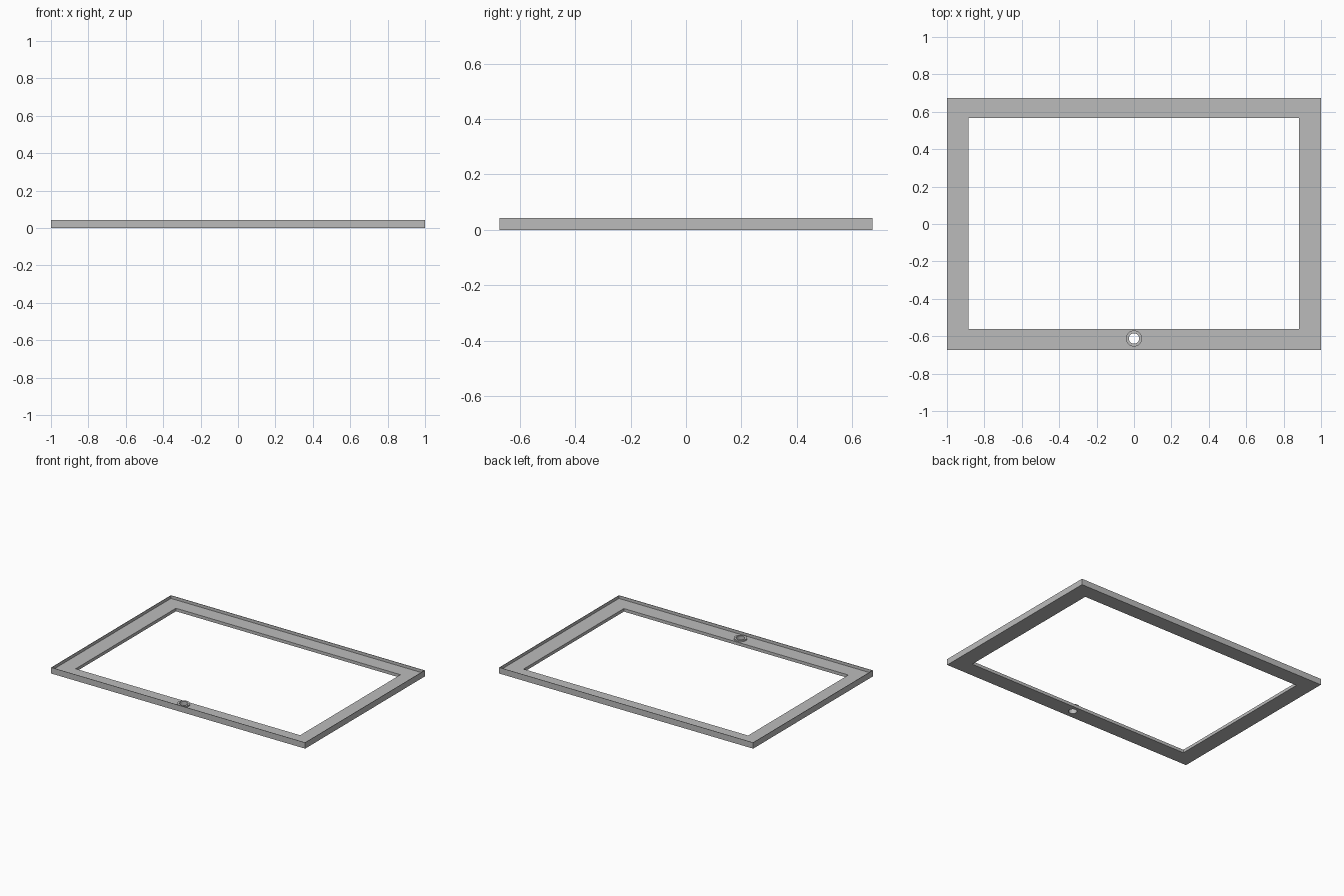
import bpy
import bmesh
import math

if "Cube" in bpy.data.objects:
    bpy.data.objects.remove(bpy.data.objects["Cube"], do_unlink=True)

GREY = (0.5, 0.5, 0.5, 1.0)
grey = bpy.data.materials.new("plain grey")
grey.use_nodes = True
grey.diffuse_color = GREY
grey.node_tree.nodes["Principled BSDF"].inputs["Base Color"].default_value = GREY

HALF_X, HALF_Y = 1.0, 0.673
FLOOR, RIM_TOP, RIM = 0.022, 0.043, 0.003
BUTTON_Y, BUTTON_R, HOLE_R = -0.612, 0.043, 0.028


def rectangle(x0, x1, y0, y1):
    return [(x0, y0), (x1, y0), (x1, y1), (x0, y1)]


def circle(radius, y, sides=32):
    return [(radius * math.cos(i * math.tau / sides), y + radius * math.sin(i * math.tau / sides))
            for i in range(sides)]


def plate(name, loops, z0, z1):
    """Extrude a flat shape whose first loop is the outline and the rest are holes."""
    bm = bmesh.new()
    edges = []
    for loop in loops:
        verts = [bm.verts.new((x, y, z0)) for x, y in loop]
        edges += [bm.edges.new((a, b)) for a, b in zip(verts, verts[1:] + verts[:1])]
    bmesh.ops.triangle_fill(bm, edges=edges, use_beauty=True)
    raised = bmesh.ops.extrude_face_region(bm, geom=bm.faces[:], use_keep_orig=True)
    for v in raised["geom"]:
        if isinstance(v, bmesh.types.BMVert):
            v.co.z = z1
    bmesh.ops.recalc_face_normals(bm, faces=bm.faces[:])
    bmesh.ops.dissolve_limit(bm, angle_limit=0.01, verts=bm.verts[:], edges=bm.edges[:])
    mesh = bpy.data.meshes.new(name)
    bm.to_mesh(mesh)
    bm.free()
    mesh.materials.append(grey)
    obj = bpy.data.objects.new(name, mesh)
    bpy.context.collection.objects.link(obj)
    return obj


outline = rectangle(-HALF_X, HALF_X, -HALF_Y, HALF_Y)
rim_inside = rectangle(-HALF_X + RIM, HALF_X - RIM, -HALF_Y + RIM, HALF_Y - RIM)
opening = rectangle(-0.885, 0.883, -0.562, 0.566)
hole = circle(HOLE_R, BUTTON_Y)

# Flat bezel with the screen opening and button hole
plate("bezel", [outline, opening, hole], 0.0, FLOOR)

# Thin raised lip around the outer edge
plate("outer_rim", [outline, rim_inside], FLOOR, RIM_TOP)

# Raised collar around the button hole
plate("button_ring", [circle(BUTTON_R, BUTTON_Y), hole], FLOOR, 0.032)
